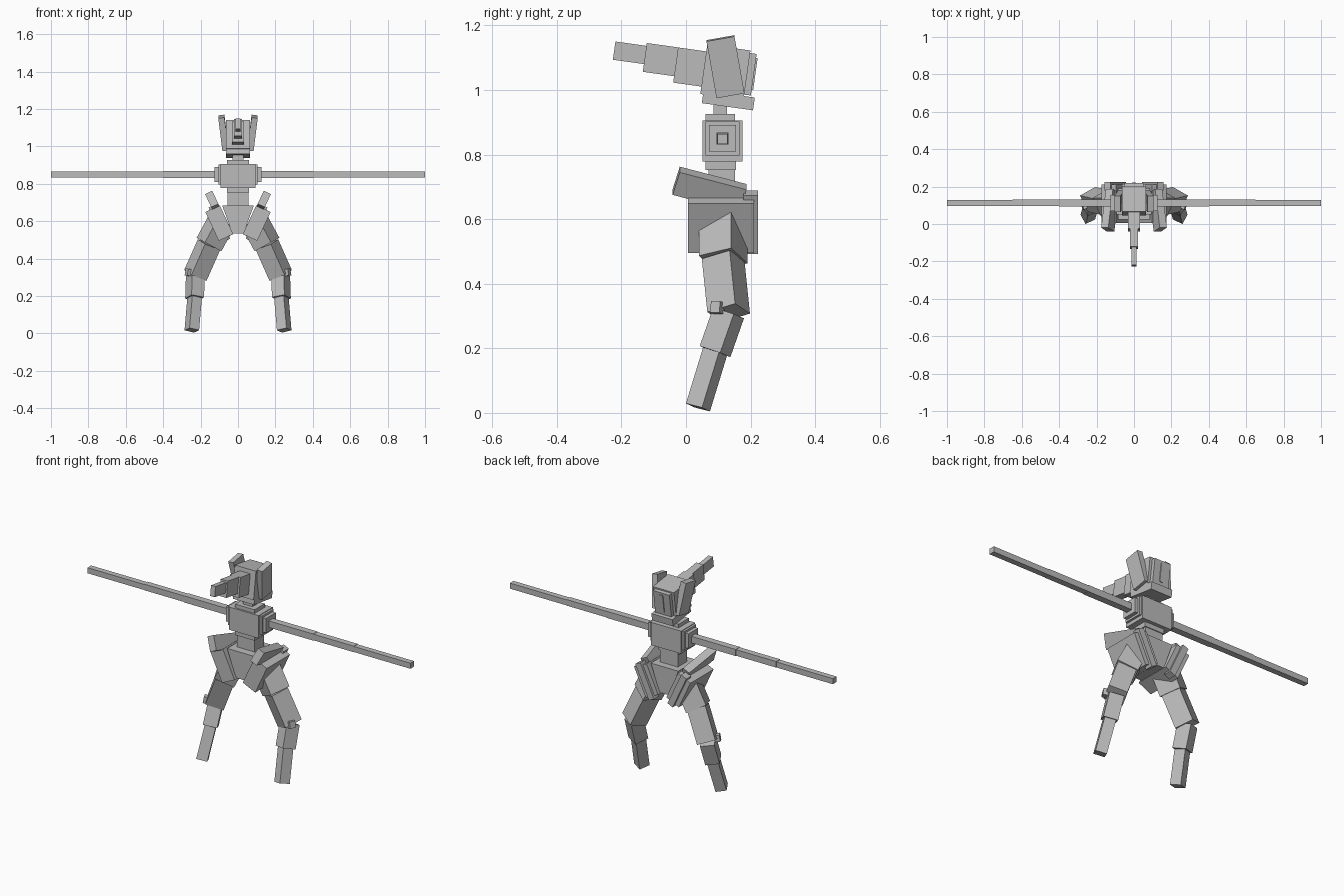
import bpy, bmesh
from math import radians
from mathutils import Matrix, Vector, Euler

default = bpy.data.objects.get("Cube")
if default:
    bpy.data.objects.remove(default)

grey = bpy.data.materials.new("plain grey")
grey.use_nodes = True
tone = (0.5, 0.5, 0.5, 1)
grey.diffuse_color = tone
grey.node_tree.nodes["Principled BSDF"].inputs["Base Color"].default_value = tone


def finish(name, bm):
    bmesh.ops.recalc_face_normals(bm, faces=bm.faces)
    mesh = bpy.data.meshes.new(name)
    bm.to_mesh(mesh)
    bm.free()
    mesh.materials.append(grey)
    obj = bpy.data.objects.new(name, mesh)
    bpy.context.collection.objects.link(obj)
    return obj


def block(name, center, size, rot=None, mirror=False):
    """A box; with mirror, also its twin on the other side."""
    rot = rot or Matrix.Identity(4)
    for side, s in (("left_", 1), ("right_", -1)) if mirror else (("", 1),):
        bm = bmesh.new()
        place = Matrix.Translation(center) @ rot @ Matrix.Diagonal((*size, 1))
        bmesh.ops.create_cube(bm, size=1, matrix=Matrix.Diagonal((s, 1, 1, 1)) @ place)
        finish(side + name, bm)


def turn(x=0, y=0, z=0):
    return Euler([radians(a) for a in (x, y, z)]).to_matrix().to_4x4()


def limb(name, start, end, width, yaw=-27):
    """A square bar between two joints, mirrored."""
    a, b = Vector(start), Vector(end)
    down = b - a
    rot = Vector((0, 0, -1)).rotation_difference(down).to_matrix().to_4x4() @ turn(z=yaw)
    block(name, (a + b) / 2, (width, width, down.length), rot, True)


# Torso, neck and waist
block("chest", (0, 0.113, 0.842), (0.185, 0.125, 0.127))
block("collar", (0, 0.106, 0.913), (0.12, 0.09, 0.026))
block("neck", (0, 0.106, 0.94), (0.06, 0.042, 0.07))
block("belly", (0, 0.108, 0.768), (0.12, 0.095, 0.03))
block("waist", (0, 0.11, 0.715), (0.11, 0.082, 0.12))

# Shoulders and straight arms
block("shoulder_base", (0.095, 0.113, 0.85), (0.02, 0.105, 0.105), None, True)
block("shoulder_cap", (0.105, 0.113, 0.85), (0.04, 0.085, 0.082), None, True)
block("upper_arm", (0.255, 0.113, 0.85), (0.29, 0.037, 0.037), None, True)
block("forearm", (0.525, 0.113, 0.85), (0.25, 0.034, 0.034), None, True)
block("hand_bar", (0.825, 0.113, 0.849), (0.35, 0.032, 0.031), None, True)

# Wedge shaped pelvis
bm = bmesh.new()
outline = [(-0.085, 0.685), (0.085, 0.685), (0.03, 0.535), (-0.03, 0.535)]
face = bm.faces.new([bm.verts.new((x, 0.025, z)) for x, z in outline])
extruded = bmesh.ops.extrude_face_region(bm, geom=[face])["geom"]
bmesh.ops.translate(bm, vec=(0, 0.165, 0),
                    verts=[g for g in extruded if isinstance(g, bmesh.types.BMVert)])
finish("pelvis", bm)

# Tilted hip guards
lean = turn(y=25)
hip = Vector((0.1, 0.108, 0.59))
block("hip_guard", hip, (0.085, 0.205, 0.17), lean, True)
block("hip_back_plate", hip + lean @ Vector((0, 0.093, 0)), (0.035, 0.045, 0.2), lean, True)
block("hip_flap", (0.128, 0.073, 0.692), (0.042, 0.215, 0.08), lean @ turn(x=-16), True)

# Legs
top, mid, knee = (0.085, 0.115, 0.605), (0.155, 0.115, 0.475), (0.228, 0.132, 0.31)
shin, foot = (0.232, 0.09, 0.19), (0.247, 0.037, 0.017)
limb("upper_thigh", top, mid, 0.112)
limb("lower_thigh", mid, knee, 0.098)
limb("upper_shin", knee, shin, 0.075)
limb("lower_shin", shin, foot, 0.058)
block("knee_stud", (0.26, 0.098, 0.325), (0.035, 0.032, 0.036), turn(y=-10, z=-27), True)

# Head, jaw and back plate
nod = turn(x=-8)
block("head", (0, 0.122, 1.055), (0.13, 0.135, 0.155), nod)
block("jaw", (0, 0.131, 0.968), (0.13, 0.16, 0.04), nod)
block("head_back", (0, 0.19, 1.05), (0.1, 0.04, 0.13), nod)
block("head_back_strip", (0, 0.211, 1.05), (0.02, 0.008, 0.1), nod)

# Stepped snout
block("snout_base", (0, 0.02, 1.07), (0.064, 0.105, 0.11), nod)
block("snout_middle", (0, -0.078, 1.094), (0.044, 0.1, 0.09), nod)
block("snout_tip", (0, -0.173, 1.115), (0.028, 0.1, 0.057), nod)

# Flared ears
block("ear", (0.078, 0.122, 1.072), (0.033, 0.088, 0.18), turn(x=10) @ turn(y=7), True)
